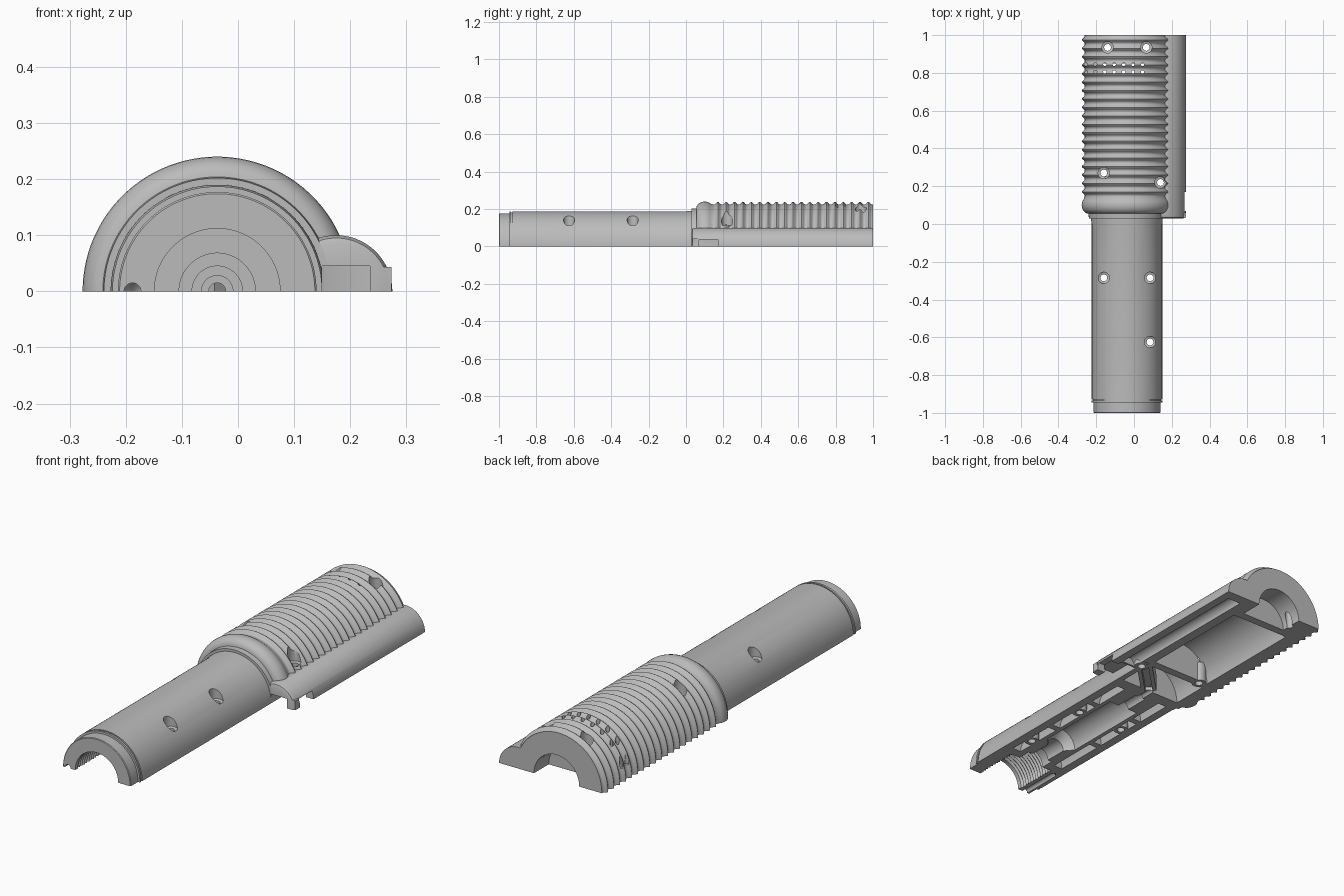
import bpy, bmesh, math
from mathutils import Matrix, Vector

cube = bpy.data.objects.get("Cube")
if cube:
    bpy.data.objects.remove(cube, do_unlink=True)

AXIS = -0.037      # x of the main bore
TUBE = 0.175       # x of the side tube

grey = bpy.data.materials.new("matte_grey")
grey.use_nodes = True
grey.diffuse_color = (0.5, 0.5, 0.5, 1)
grey.node_tree.nodes["Principled BSDF"].inputs["Base Color"].default_value = grey.diffuse_color


def finish(name, bm):
    bmesh.ops.recalc_face_normals(bm, faces=bm.faces[:])
    mesh = bpy.data.meshes.new(name)
    bm.to_mesh(mesh)
    bm.free()
    mesh.materials.append(grey)
    obj = bpy.data.objects.new(name, mesh)
    bpy.context.collection.objects.link(obj)
    return obj


def turn(bm, profile, steps, matrix, closed=False):
    """Revolve (position, radius) points about the y axis, then place them."""
    old = set(bm.verts)
    verts = [bm.verts.new((r, y, 0)) for y, r in profile]
    edges = [bm.edges.new(p) for p in zip(verts, verts[1:])]
    if closed:
        edges.append(bm.edges.new((verts[-1], verts[0])))
    bmesh.ops.spin(bm, geom=verts + edges, cent=(0, 0, 0), axis=(0, 1, 0),
                   angle=2 * math.pi, steps=steps)
    new = [v for v in bm.verts if v not in old]
    bmesh.ops.remove_doubles(bm, verts=new, dist=0.00005)
    new = [v for v in bm.verts if v not in old]
    half_step = Matrix.Rotation(math.pi / steps, 4, 'Y')
    bmesh.ops.transform(bm, matrix=matrix @ half_step, verts=new)


def lathe(name, profile, x=AXIS, steps=96, closed=False):
    bm = bmesh.new()
    turn(bm, profile, steps, Matrix.Translation((x, 0, 0)), closed)
    return finish(name, bm)


def posts(name, places, profile, steps=24):
    """Upright turned pieces; the profile runs up z."""
    bm = bmesh.new()
    for x, y in places:
        upright = Matrix.Translation((x, y, 0)) @ Matrix.Rotation(math.pi / 2, 4, 'X')
        turn(bm, profile, steps, upright)
    return finish(name, bm)


def box(name, low, high, angle=0):
    low, high = Vector(low), Vector(high)
    bm = bmesh.new()
    bmesh.ops.create_cube(bm, size=1)
    size = Matrix.Diagonal((*(high - low), 1))
    place = Matrix.Translation((low + high) / 2) @ Matrix.Rotation(angle, 4, 'Z')
    bmesh.ops.transform(bm, matrix=place @ size, verts=bm.verts[:])
    return finish(name, bm)


def measure(mesh):
    """Volume of the mesh, and whether it is closed."""
    bm = bmesh.new()
    bm.from_mesh(mesh)
    result = bm.calc_volume(), all(e.is_manifold for e in bm.edges)
    bm.free()
    return result


def combine(target, tool, operation='DIFFERENCE'):
    """Boolean that takes the first solver giving a closed, sensible solid."""
    tool.hide_render = True
    before = measure(target.data)[0]
    mod = target.modifiers.new(tool.name, 'BOOLEAN')
    mod.operation, mod.object = operation, tool
    for solver in ('MANIFOLD', 'EXACT'):
        mod.solver = solver
        graph = bpy.context.evaluated_depsgraph_get()
        graph.update()
        mesh = bpy.data.meshes.new_from_object(target.evaluated_get(graph))
        volume, closed = measure(mesh)
        grown = volume > before
        if closed and volume > 0 and volume != before and grown == (operation == 'UNION'):
            break
    target.modifiers.remove(mod)
    target.data = mesh
    bpy.data.objects.remove(tool, do_unlink=True)


# Outer body: nose ring, smooth barrel, collar, front bead and rippled grip
outline = [(-1, 0), (-1, 0.174), (-0.997, 0.177), (-0.945, 0.177), (-0.945, 0.187),
           (-0.935, 0.187), (-0.935, 0.181), (-0.928, 0.181), (-0.928, 0.187),
           (0.0, 0.187), (0.02, 0.19), (0.03, 0.19), (0.03, 0.202), (0.055, 0.204)]
outline += [(0.1 - 0.045 * math.cos(math.radians(a)), 0.204 + 0.036 * math.sin(math.radians(a)))
            for a in range(15, 150, 15)]
pitch, ripples, samples = 0.0447, 19, 10
for i in range(ripples * samples):
    wave = (1 - math.cos(2 * math.pi * i / samples)) / 2
    outline.append((0.148 + pitch * i / samples, 0.224 + 0.015 * wave ** 1.5))
outline += [(1, 0.224), (1, 0)]
shell = lathe("half_shell", outline)

# Side tube with a rounded front end and a small end tab
combine(shell, lathe("side_tube", [(0.03, 0), (0.03, 0.085), (0.034, 0.095), (0.045, 0.1),
                                   (1, 0.1), (1, 0)], TUBE), 'UNION')
combine(shell, box("end_tab", (0.24, 0.034, -0.02), (0.274, 0.062, 0.043)), 'UNION')

# Threaded mouth, stepped bore and barrel chamber
bore = [(-1.01, 0), (-1.01, 0.112)]
for i in range(12):
    y = -0.98 + i * 0.017
    bore += [(y, 0.112), (y + 0.0085, 0.12)]
bore += [(-0.775, 0.112), (-0.775, 0.068), (-0.71, 0.068), (-0.71, 0.045), (-0.6, 0.045),
         (-0.56, 0.08), (-0.12, 0.08), (-0.12, 0.028), (0.0, 0.028), (0.0, 0.015),
         (0.1, 0.015), (0.1, 0)]
combine(shell, lathe("bore", bore))

# Ring pockets around the chamber
for y0, y1 in [(-0.73, -0.48), (-0.45, -0.2), (-0.17, 0.01)]:
    combine(shell, lathe("ring_pocket", [(y0, 0.1), (y0, 0.145), (y1, 0.145), (y1, 0.1)],
                         closed=True))

# Grip cavities: valve space, main chamber and rear opening
combine(shell, lathe("valve_space", [(0.07, 0), (0.07, 0.16), (0.25, 0.16), (0.25, 0)]))
combine(shell, lathe("main_chamber", [(0.29, 0), (0.29, 0.155), (0.85, 0.155), (0.85, 0)]))
combine(shell, lathe("rear_opening", [(0.89, 0), (0.89, 0.118), (1.01, 0.118), (1.01, 0)],
                     AXIS + 0.012))

# Side channel, front port and side notch
combine(shell, lathe("side_channel", [(0.2, 0), (0.2, 0.035), (0.95, 0.035), (0.95, 0)], 0.2, 32))
combine(shell, box("front_port", (0.15, 0, -0.1), (0.235, 0.19, 0.045)))
combine(shell, box("side_notch", (0.22, 0.07, -0.1), (0.3, 0.17, 0.038)))

# Slanted duct joining bore and side channel
slant = math.radians(45)
combine(shell, box("duct_wall", (-0.065, 0.12, -0.03), (0.175, 0.19, 0.079), slant), 'UNION')
combine(shell, box("duct_groove", (-0.08, 0.138, -0.1), (0.19, 0.172, 0.03), slant))

# Screw bosses in the hollow parts, then recessed screw holes
rear_screws = [(-0.14, 0.935), (0.065, 0.935)]
screws = [(-0.16, 0.27), (0.14, 0.22), (-0.16, -0.285), (0.085, -0.285), (0.085, -0.625)]
combine(shell, posts("screw_bosses", screws, [(-0.03, 0), (-0.03, 0.033), (0.095, 0.033),
                                              (0.095, 0)]), 'UNION')
combine(shell, posts("screw_holes", screws + rear_screws,
                     [(-0.1, 0), (-0.1, 0.018), (0.108, 0.018), (0.112, 0.03),
                      (0.4, 0.03), (0.4, 0)]))

# Two rows of small vents
vents = [(-0.255 + 0.05 * i, y) for i in range(7) for y in (0.805, 0.845)]
combine(shell, posts("vents", vents, [(0.06, 0), (0.06, 0.009), (0.4, 0.009), (0.4, 0)], 12))

# Pin hole in the nose face
combine(shell, lathe("pin_hole", [(-1.05, 0), (-1.05, 0.015), (-0.8, 0.015), (-0.78, 0)], -0.188, 24))

# Split along the flat underside
combine(shell, box("split", (-1, -2, -1), (1, 2, 0)))

bpy.ops.object.select_all(action='DESELECT')
shell.select_set(True)
bpy.context.view_layer.objects.active = shell
bpy.ops.object.shade_smooth_by_angle(angle=math.radians(30))
